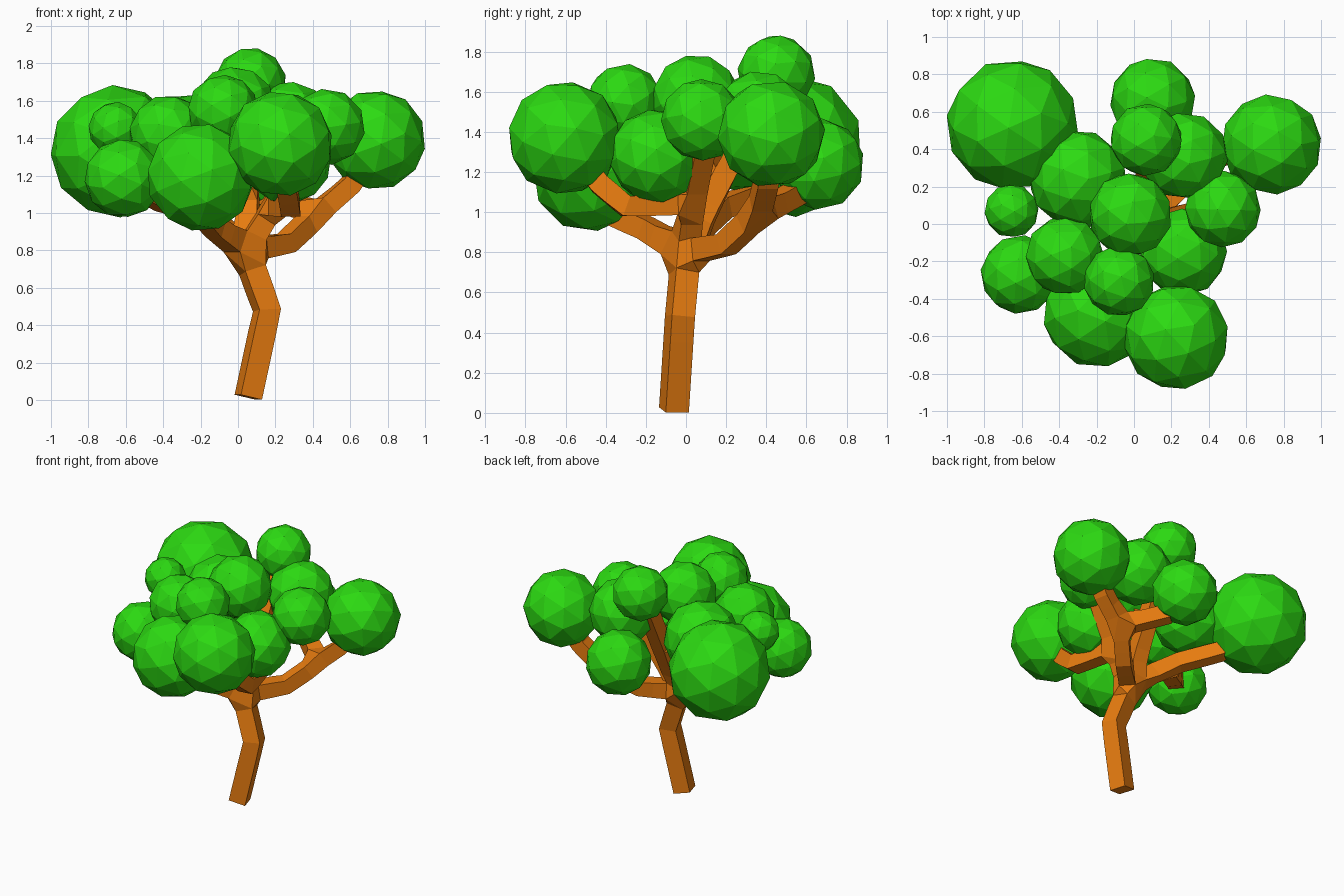
import bpy, random
from mathutils import Euler

if "Cube" in bpy.data.objects:
    bpy.data.objects.remove(bpy.data.objects["Cube"])

random.seed(4)

def material(name, color):
    m = bpy.data.materials.new(name)
    m.diffuse_color = (*color, 1)
    m.use_nodes = True
    m.node_tree.nodes["Principled BSDF"].inputs["Base Color"].default_value = m.diffuse_color
    return m

bark = material("bark", (0.80, 0.20, 0.005))
leaf = material("leaf", (0.025, 0.70, 0.006))

# Trunk and branches: chains of points, joined wherever they share a point
base, knee, fork = (0.055, -0.06, 0.015), (0.155, -0.03, 0.48), (0.04, 0, 0.8)
right_fork = (0.42, 0.36, 0.99)
centre_fork = (0.19, 0.03, 1.04)
left_fork = (-0.18, 0.12, 1.0)
top_fork = (0.06, 0.16, 1.12)
chains = [
    [base, knee, fork],
    [fork, (0.26, 0.2, 0.84), right_fork, (0.6, 0.4, 1.15), (0.7, 0.42, 1.3)],
    [right_fork, (0.15, 0.56, 1.1)],
    [fork, centre_fork, (0.28, -0.3, 1.03), (0.26, -0.43, 1.14), (0.23, -0.55, 1.3)],
    [centre_fork, (0.4, 0.09, 1.35)],
    [fork, left_fork, (-0.45, 0.38, 1.1), (-0.58, 0.48, 1.25)],
    [left_fork, (-0.4, -0.05, 1.06), (-0.55, -0.2, 1.15)],
    [fork, (-0.12, -0.2, 0.92), (-0.18, -0.36, 0.99), (-0.2, -0.45, 1.12)],
    [fork, top_fork, (0.06, 0.4, 1.6)],
    [top_fork, (-0.02, 0.05, 1.45)],
]
points, edges = [], []
for chain in chains:
    for p in chain:
        if p not in points:
            points.append(p)
    edges += [(points.index(a), points.index(b)) for a, b in zip(chain, chain[1:])]

mesh = bpy.data.meshes.new("trunk_and_branches")
mesh.from_pydata(points, edges, [])
trunk = bpy.data.objects.new("trunk_and_branches", mesh)
bpy.context.collection.objects.link(trunk)
bpy.context.view_layer.objects.active = trunk
trunk.select_set(True)
mesh.materials.append(bark)
trunk.modifiers.new("Skin", 'SKIN')
for i, v in enumerate(mesh.skin_vertices[0].data):
    r = 0.06 if i < 3 else 0.052
    v.radius = (r, r)
    v.use_root = i == 0
bpy.ops.object.modifier_apply(modifier="Skin")
for poly in mesh.polygons:
    poly.use_smooth = False

# Leaf clumps: x, y, z, radius
clumps = [
    (-0.65, 0.53, 1.33, 0.355), (0.10, 0.66, 1.24, 0.23), (0.065, 0.45, 1.69, 0.195),
    (0.735, 0.425, 1.39, 0.27), (0.27, 0.365, 1.47, 0.235), (-0.30, 0.24, 1.37, 0.265),
    (-0.655, 0.07, 1.45, 0.145), (-0.61, -0.27, 1.185, 0.212), (-0.37, -0.17, 1.42, 0.212),
    (-0.02, 0.05, 1.56, 0.225), (-0.08, -0.305, 1.55, 0.19), (0.475, 0.08, 1.46, 0.205),
    (0.265, -0.15, 1.28, 0.235), (-0.20, -0.48, 1.19, 0.29), (0.225, -0.605, 1.37, 0.285),
]
for i, (x, y, z, r) in enumerate(clumps):
    turn = Euler([random.uniform(0, 6.28) for _ in range(3)])
    bpy.ops.mesh.primitive_ico_sphere_add(subdivisions=2, radius=r, location=(x, y, z), rotation=turn)
    ob = bpy.context.object
    ob.name = f"leaf_clump_{i + 1}"
    ob.data.materials.append(leaf)
